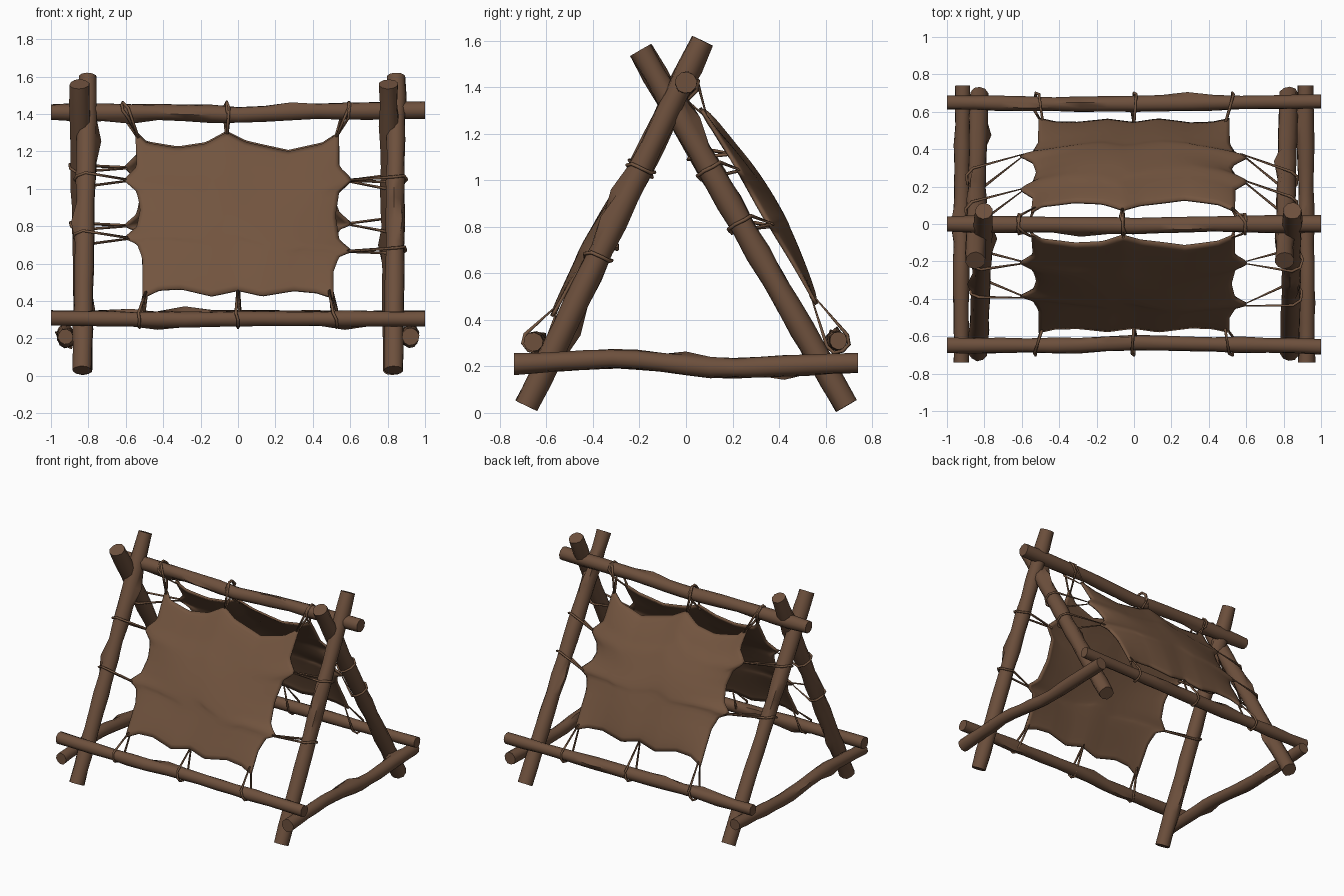
import bpy, bmesh, math, random
from mathutils import Vector

if "Cube" in bpy.data.objects:
    bpy.data.objects.remove(bpy.data.objects["Cube"])
rng = random.Random(4)


def material(name, rgb):
    m = bpy.data.materials.new(name)
    m.use_nodes = True
    m.diffuse_color = (*rgb, 1)
    m.node_tree.nodes["Principled BSDF"].inputs["Base Color"].default_value = (*rgb, 1)
    return m


WOOD = material("brown wood", (0.153, 0.080, 0.046))
HIDE = material("tanned hide", (0.170, 0.090, 0.050))


def finish(bm, name, mat, angle):
    bmesh.ops.recalc_face_normals(bm, faces=bm.faces)
    mesh = bpy.data.meshes.new(name)
    bm.to_mesh(mesh)
    bm.free()
    ob = bpy.data.objects.new(name, mesh)
    bpy.context.collection.objects.link(ob)
    mesh.materials.append(mat)
    bpy.ops.object.select_all(action="DESELECT")
    bpy.context.view_layer.objects.active = ob
    ob.select_set(True)
    bpy.ops.object.shade_smooth_by_angle(angle=math.radians(angle))
    return ob


# Point at fraction t of a path's length
def along(points, t):
    lengths = [math.dist(p, q) for p, q in zip(points, points[1:])]
    left = t * sum(lengths)
    for p, q, n in zip(points, points[1:], lengths):
        if left <= n + 1e-9:
            return Vector(p).lerp(Vector(q), left / n)
        left -= n
    return Vector(points[-1])


# Rough log: a tube along a bent path with uneven girth and a few knots
def log(name, path, r, sides=10, rings=15):
    d = (Vector(path[-1]) - Vector(path[0])).normalized()
    u = d.orthogonal().normalized()
    v = d.cross(u)
    bm = bmesh.new()
    loops = []
    knots = {rng.randrange(2, rings - 2): rng.randrange(sides) for _ in range(3)}
    for i in range(rings):
        c = along(path, i / (rings - 1))
        girth = r * rng.uniform(0.9, 1.06)
        ring = []
        for j in range(sides):
            w = 2 * math.pi * j / sides
            k = girth * rng.uniform(0.95, 1.05) * (1.45 if knots.get(i) == j else 1)
            ring.append(bm.verts.new(c + (u * math.cos(w) + v * math.sin(w)) * k))
        loops.append(ring)
    for p, q in zip(loops, loops[1:]):
        for j in range(sides):
            n = (j + 1) % sides
            bm.faces.new((p[j], p[n], q[n], q[j]))
    bm.faces.new(loops[0])
    bm.faces.new(loops[-1])
    return finish(bm, name, WOOD, 50)


# Frame
RAIL_Y, RAIL_Z, RIDGE_Z = 0.65, 0.31, 1.41
log("ridge_pole", [(-1, 0, 1.41), (-0.35, -0.005, 1.41), (0, -0.01, 1.395),
                   (0.4, 0, 1.415), (1, 0, 1.42)], 0.046)
log("front_rail", [(-1, -0.65, 0.31), (-0.3, -0.65, 0.3), (0, -0.635, 0.305),
                   (1, -0.655, 0.305)], 0.042)
log("back_rail", [(-1, 0.65, 0.31), (-0.3, 0.64, 0.31), (1, 0.655, 0.31)], 0.041)
LEGS = {}
for side, s in (("right", -1), ("left", 1)):
    LEGS[-1, s] = [(0.833 * s, -0.685, 0.03), (0.825 * s + 0.022, 0.07, 1.6)]
    LEGS[1, s] = [(0.828 * s, 0.69, 0.03), (0.826 * s - 0.022, -0.195, 1.56)]
    log(side + "_front_leg", LEGS[-1, s], 0.053)
    log(side + "_back_leg", LEGS[1, s], 0.053)
    log(side + "_side_rail", [(0.922 * s, -0.74, 0.21), (0.925 * s, -0.28, 0.235),
                              (0.92 * s, 0.15, 0.19), (0.915 * s, 0.74, 0.215)], 0.044)


# Point on the sloping side: f is -1 for front and 1 for back, lift is outward
def slope(f, x, z, lift):
    run, rise = RAIL_Y, RIDGE_Z - RAIL_Z
    size = math.hypot(run, rise)
    y = run * (RIDGE_Z - z) / rise
    return Vector((x, f * (y + lift * rise / size), z + lift * run / size))


# Stretched hide: a sheet filled between four scalloped edges
def hide(name, f, bottom, top, left, right, lift, bulge, nx=44, nz=36):
    left = [bottom[0]] + left + [top[0]]
    right = [bottom[-1]] + right + [top[-1]]
    c00, c10, c01, c11 = map(Vector, (bottom[0], bottom[-1], top[0], top[-1]))
    bm = bmesh.new()
    grid = []
    for j in range(nz + 1):
        t = j / nz
        row = []
        for i in range(nx + 1):
            s = i / nx
            p = (along(bottom, s) * (1 - t) + along(top, s) * t
                 + along(left, t) * (1 - s) + along(right, t) * s
                 - (c00 * (1 - s) + c10 * s) * (1 - t) - (c01 * (1 - s) + c11 * s) * t)
            dome = math.sin(math.pi * s) ** 0.7 * math.sin(math.pi * t) ** 0.7
            ripple = 0.005 * math.sin(9 * s + 4 * t) * math.cos(7 * t - 3 * s)
            row.append(bm.verts.new(slope(f, p.x, p.y, lift + bulge * dome + ripple)))
        grid.append(row)
    for j in range(nz):
        for i in range(nx):
            bm.faces.new((grid[j][i], grid[j][i + 1], grid[j + 1][i + 1], grid[j + 1][i]))
    ob = finish(bm, name, HIDE, 60)
    mod = ob.modifiers.new("thickness", "SOLIDIFY")
    mod.thickness = 0.014
    mod.offset = 0


BOTTOM = [(-0.51, 0.42), (-0.42, 0.46), (-0.3, 0.465), (-0.14, 0.43), (0, 0.46),
          (0.13, 0.43), (0.3, 0.46), (0.42, 0.45), (0.51, 0.42)]
TOP = [(-0.55, 1.31), (-0.49, 1.25), (-0.32, 1.22), (-0.17, 1.24), (-0.06, 1.3),
       (0.04, 1.25), (0.27, 1.2), (0.45, 1.24), (0.54, 1.3)]


# Edge with two pointed tabs at the given heights
def tabbed(s, low, high):
    edge = [(0.51, low - 0.11), (0.54, low - 0.03), (0.61, low), (0.54, low + 0.06),
            (0.52, (low + high) / 2), (0.54, high - 0.06), (0.61, high), (0.54, high + 0.07)]
    return [(x * s, z) for x, z in edge]


# Cord looped from a hide tab round a log
def tie(name, tab, pole, r, axis):
    pull = (pole - tab).normalized()
    across = pull.cross(axis).normalized()
    curve = bpy.data.curves.new(name, "CURVE")
    curve.dimensions = "3D"
    curve.bevel_depth = 0.008
    curve.bevel_resolution = 1
    pts = [tab - pull * 0.03, pole + across * r - axis * 0.012, pole + (across + pull) * r * 0.75,
           pole + pull * r, pole + (pull - across) * r * 0.75, pole - across * r + axis * 0.012]
    sp = curve.splines.new("POLY")
    sp.points.add(len(pts) - 1)
    for point, co in zip(sp.points, pts):
        point.co = (*co, 1)
    sp.use_cyclic_u = True
    ob = bpy.data.objects.new(name, curve)
    curve.materials.append(HIDE)
    bpy.context.collection.objects.link(ob)


# Both hides with their ties: tab heights are right low/high, left low/high
X = Vector((1, 0, 0))
for label, f, lift, bulge, raised, tabs in (
        ("front", -1, -0.008, 0.04, 0, ((0.74, 1.05), (0.67, 1.05))),
        ("back", 1, 0.005, 0.07, 0.045, ((0.8, 1.11), (0.81, 1.04)))):
    bottom = [(x, z + raised) for x, z in BOTTOM]
    hide(label + "_hide", f, bottom, TOP, tabbed(-1, *tabs[0]), tabbed(1, *tabs[1]), lift, bulge)
    for x, px in ((-0.54, -0.6), (-0.06, -0.06), (0.53, 0.58)):
        tie(label + "_top_tie", slope(f, x, 1.29, lift), Vector((px, 0, RIDGE_Z)), 0.053, X)
    for x, px in ((-0.49, -0.52), (0, 0), (0.49, 0.52)):
        tie(label + "_bottom_tie", slope(f, x, 0.45 + raised, lift),
            Vector((px, f * RAIL_Y, RAIL_Z)), 0.05, X)
    for s, heights in zip((-1, 1), tabs):
        foot, tip = map(Vector, LEGS[f, s])
        for z in heights:
            pole = foot.lerp(tip, (z - foot.z) / (tip.z - foot.z))
            tie(label + "_side_tie", slope(f, 0.6 * s, z, lift), pole, 0.06,
                (tip - foot).normalized())
